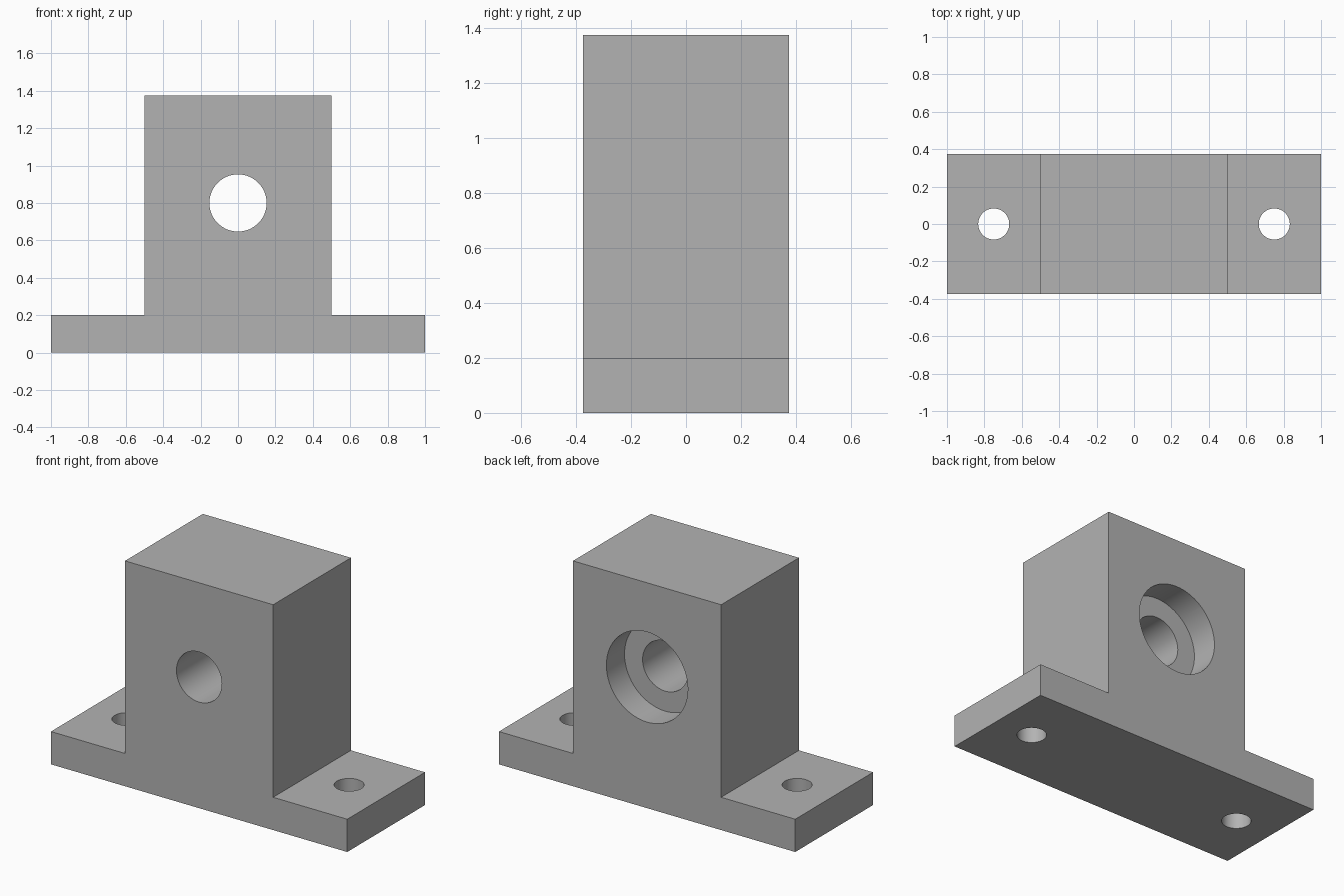
import bpy
import math

cube = bpy.data.objects.get("Cube")
if cube:
    bpy.data.objects.remove(cube, do_unlink=True)

DEPTH = 0.75

# Single grey finish
grey = bpy.data.materials.new("plain_grey")
grey.use_nodes = True
colour = (0.45, 0.45, 0.45, 1)
grey.diffuse_color = colour
grey.node_tree.nodes["Principled BSDF"].inputs["Base Color"].default_value = colour

# Bracket body: inverted T profile extruded front to back
half = [(1, 0), (1, 0.2), (0.5, 0.2), (0.5, 1.375)]
profile = half + [(-x, z) for x, z in reversed(half)]
n = len(profile)
verts = [(x, y, z) for y in (-DEPTH / 2, DEPTH / 2) for x, z in profile]
faces = [tuple(range(n)), tuple(reversed(range(n, 2 * n)))]
faces += [(i, i + n, (i + 1) % n + n, (i + 1) % n) for i in range(n)]
mesh = bpy.data.meshes.new("mounting_bracket")
mesh.from_pydata(verts, [], faces)
mesh.materials.append(grey)
bracket = bpy.data.objects.new("mounting_bracket", mesh)
bpy.context.collection.objects.link(bracket)


def drill(name, radius, length, centre, along_y=False):
    """Cut a round hole through the bracket."""
    bpy.ops.mesh.primitive_cylinder_add(
        vertices=64, radius=radius, depth=length, location=centre,
        rotation=(math.pi / 2 if along_y else 0, 0, 0))
    cutter = bpy.context.object
    cutter.name = name + "_cutter"
    cutter.data.materials.append(grey)
    cutter.hide_render = True
    cut = bracket.modifiers.new(name, "BOOLEAN")
    cut.object = cutter
    cut.solver = "EXACT"
    bpy.context.view_layer.objects.active = bracket
    bpy.ops.object.modifier_apply(modifier=cut.name)
    bpy.data.objects.remove(cutter, do_unlink=True)


# Central bore, with a wider recess opening at the back
drill("shaft_bore", 0.153, 2, (0, 0, 0.8), True)
drill("rear_recess", 0.275, 0.35, (0, DEPTH / 2, 0.8), True)

# Bolt holes in the two flanges
for side, x in (("left", 0.75), ("right", -0.75)):
    drill(side + "_bolt_hole", 0.083, 0.6, (x, 0, 0.1))

bpy.ops.object.select_all(action="DESELECT")
bracket.select_set(True)
bpy.context.view_layer.objects.active = bracket
bpy.ops.object.shade_smooth_by_angle(angle=math.radians(30))
